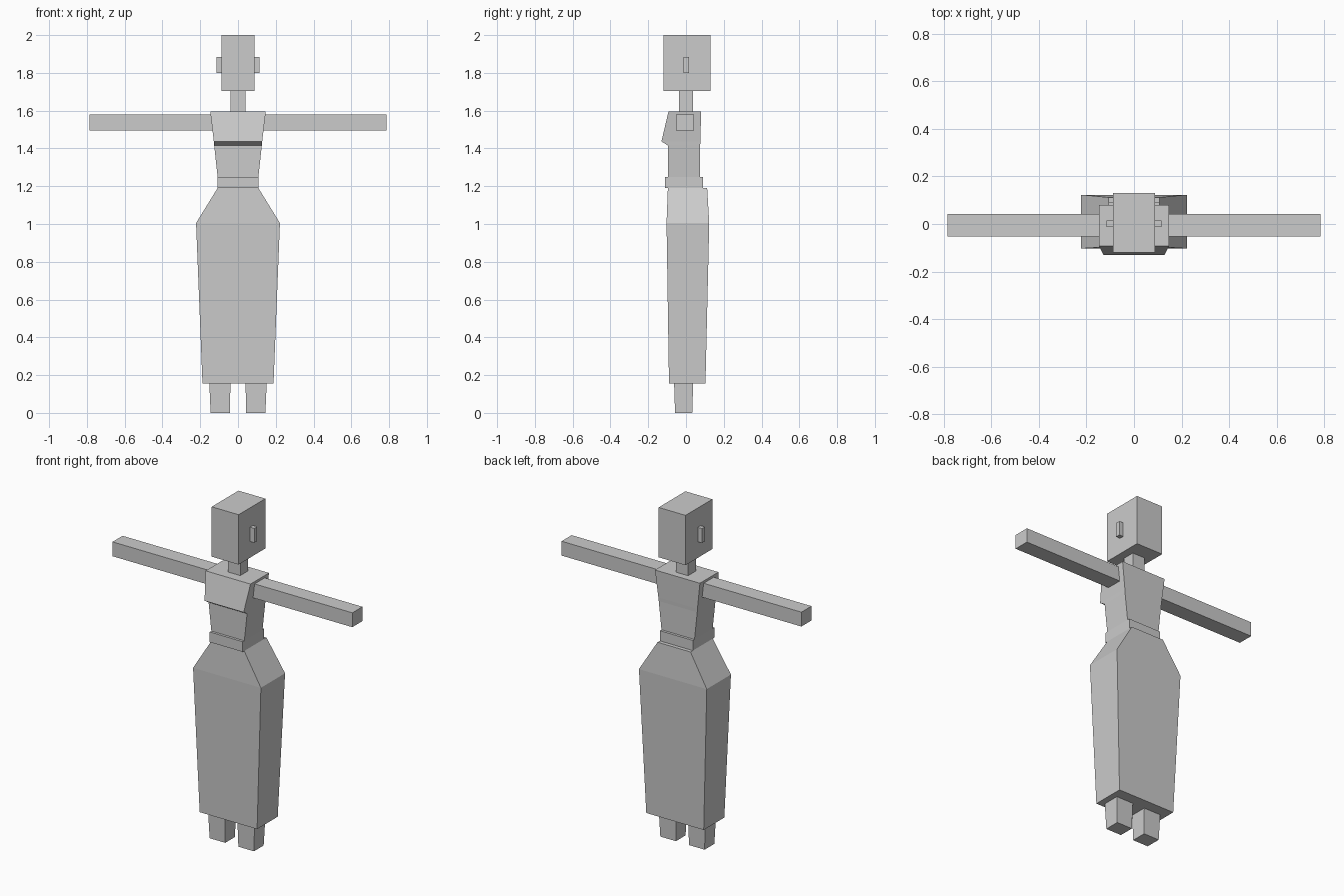
import bpy
import bmesh

if "Cube" in bpy.data.objects:
    bpy.data.objects.remove(bpy.data.objects["Cube"], do_unlink=True)

grey = bpy.data.materials.new("light_grey")
grey.use_nodes = True
colour = (0.6, 0.6, 0.6, 1)
grey.diffuse_color = colour
grey.node_tree.nodes["Principled BSDF"].inputs["Base Color"].default_value = colour


def loft(name, rings):
    """Stack rectangles (z, x0, x1, y0, y1) from bottom to top and skin them."""
    bm = bmesh.new()
    loops = [[bm.verts.new(p) for p in
              ((x0, y0, z), (x1, y0, z), (x1, y1, z), (x0, y1, z))]
             for z, x0, x1, y0, y1 in rings]
    bm.faces.new(loops[0][::-1])
    bm.faces.new(loops[-1])
    for low, high in zip(loops, loops[1:]):
        for i in range(4):
            j = (i + 1) % 4
            bm.faces.new((low[i], low[j], high[j], high[i]))
    bmesh.ops.recalc_face_normals(bm, faces=bm.faces)
    mesh = bpy.data.meshes.new(name)
    bm.to_mesh(mesh)
    bm.free()
    mesh.materials.append(grey)
    obj = bpy.data.objects.new(name, mesh)
    bpy.context.collection.objects.link(obj)


def centred(name, rings):
    """Loft with rings (z, half width, y0, y1) symmetric about x = 0."""
    loft(name, [(z, -w, w, y0, y1) for z, w, y0, y1 in rings])


def pair(name, rings):
    """Left part plus its mirrored right twin."""
    loft("left_" + name, rings)
    loft("right_" + name, [(z, -x1, -x0, y0, y1) for z, x0, x1, y0, y1 in rings])


# Head, ears and neck
centred("head", [(1.705, 0.088, -0.12, 0.13), (2.0, 0.088, -0.12, 0.13)])
pair("ear", [(z, 0.085, 0.115, -0.012, 0.015) for z in (1.8, 1.885)])
centred("neck", [(1.59, 0.04, -0.036, 0.038), (1.71, 0.04, -0.036, 0.038)])

# Torso with the chest ledge in front
centred("torso", [(1.25, 0.108, -0.095, 0.075),
                  (1.415, 0.126, -0.095, 0.075),
                  (1.437, 0.128, -0.13, 0.076),
                  (1.595, 0.147, -0.093, 0.08)])

# Arms stretched sideways
pair("arm", [(z, 0.135, 0.785, -0.052, 0.042) for z in (1.495, 1.58)])

# Belt, skirt and feet
centred("belt", [(1.19, 0.108, -0.11, 0.09), (1.25, 0.108, -0.11, 0.09)])
centred("skirt", [(0.155, 0.188, -0.09, 0.103),
                  (1.005, 0.222, -0.103, 0.123),
                  (1.19, 0.108, -0.096, 0.112)])
pair("foot", [(0, 0.043, 0.145, -0.058, 0.033),
              (0.16, 0.04, 0.152, -0.063, 0.038)])
